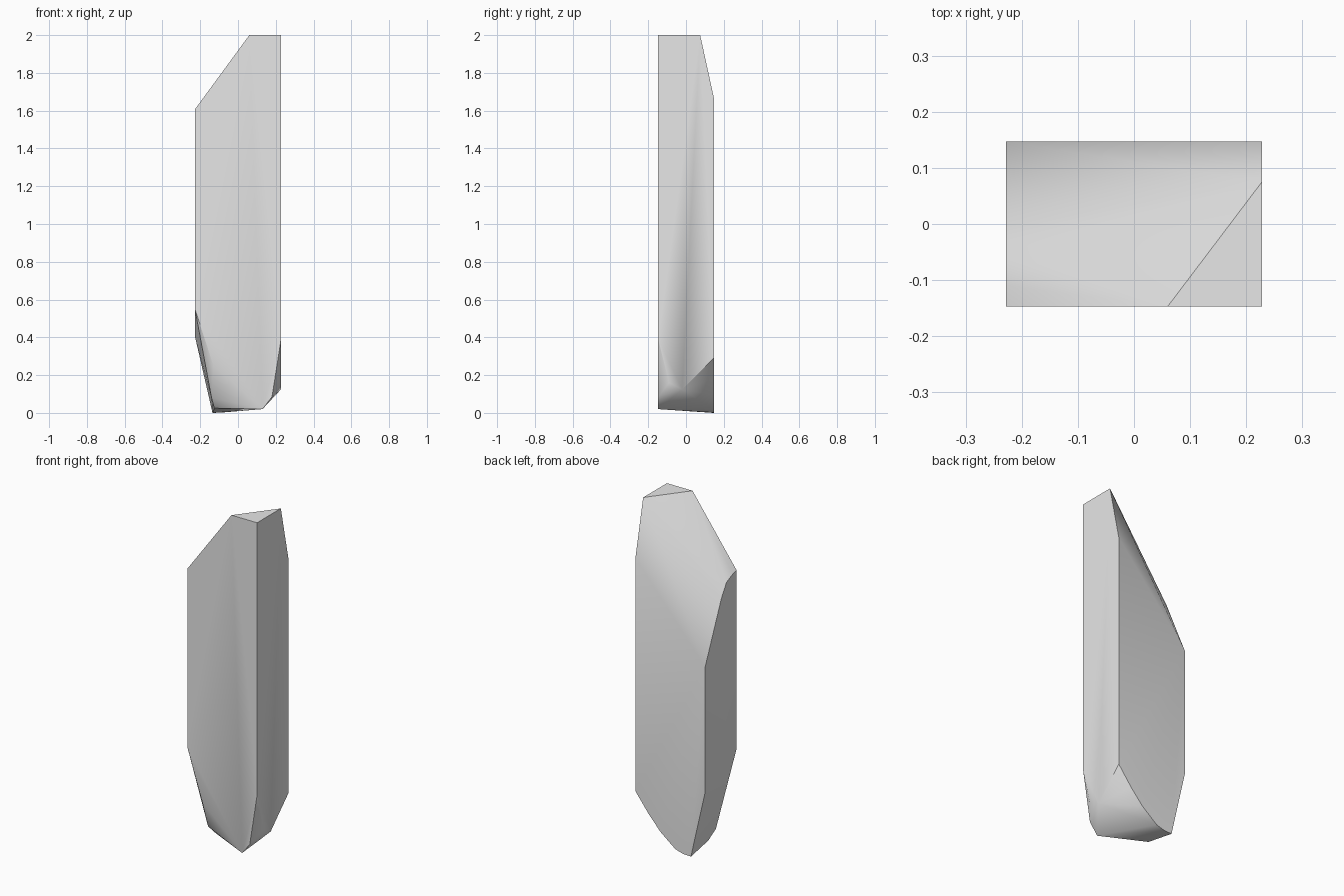
import bpy, bmesh, math

if "Cube" in bpy.data.objects:
    bpy.data.objects.remove(bpy.data.objects["Cube"], do_unlink=True)

# single stone colour
GREY = (0.8, 0.8, 0.8, 1.0)
mat = bpy.data.materials.new("light grey")
mat.use_nodes = True
mat.diffuse_color = GREY
mat.node_tree.nodes["Principled BSDF"].inputs["Base Color"].default_value = GREY

X, Y = 0.228, 0.147   # half width and half depth of the shaft

# outlines of the flat faces of the cut shard
tip = [(0.06, -Y, 2), (X, -Y, 2), (X, 0.075, 2)]
front_face = [(x, -Y, z) for x, z in [(-X, 1.607), (-X, 0.55), (-0.13, 0.25),
                                      (0.13, 0.02), (0.18, 0.085), (X, 0.39)]]
back_face = [(x, Y, z) for x, z in [(X, 1.67), (X, 0.29), (0.143, 0.18), (0.065, 0.094),
                                    (-0.033, 0.017), (-0.085, 0.002), (-0.135, 0),
                                    (-X, 0.405), (-X, 1.146)]]
left_edge_curve = [(-X, y, z) for y, z in [(-0.005, 1.494), (-0.053, 1.571), (-0.11, 1.597)]]
right_edge_curve = [(X, -0.02, 0.125), (X, -0.09, 0.16)]
lower_point = [(-0.125, -0.03, 0.025), (-0.14, -0.08, 0.08)]

# wrap the outlines in one convex cut stone
bm = bmesh.new()
for p in tip + front_face + back_face + left_edge_curve + right_edge_curve + lower_point:
    bm.verts.new(p)
hull = bmesh.ops.convex_hull(bm, input=bm.verts[:])
loose = {g for g in hull["geom_interior"] + hull["geom_unused"]
         if isinstance(g, bmesh.types.BMVert)}
bmesh.ops.delete(bm, geom=list(loose), context='VERTS')
bmesh.ops.dissolve_limit(bm, angle_limit=math.radians(0.5), verts=bm.verts[:], edges=bm.edges[:])
bmesh.ops.recalc_face_normals(bm, faces=bm.faces[:])
mesh = bpy.data.meshes.new("crystal_shard")
bm.to_mesh(mesh)
bm.free()
mesh.materials.append(mat)

shard = bpy.data.objects.new("crystal_shard", mesh)
bpy.context.collection.objects.link(shard)
bpy.ops.object.select_all(action='DESELECT')
shard.select_set(True)
bpy.context.view_layer.objects.active = shard
bpy.ops.object.shade_smooth_by_angle(angle=math.radians(30))
